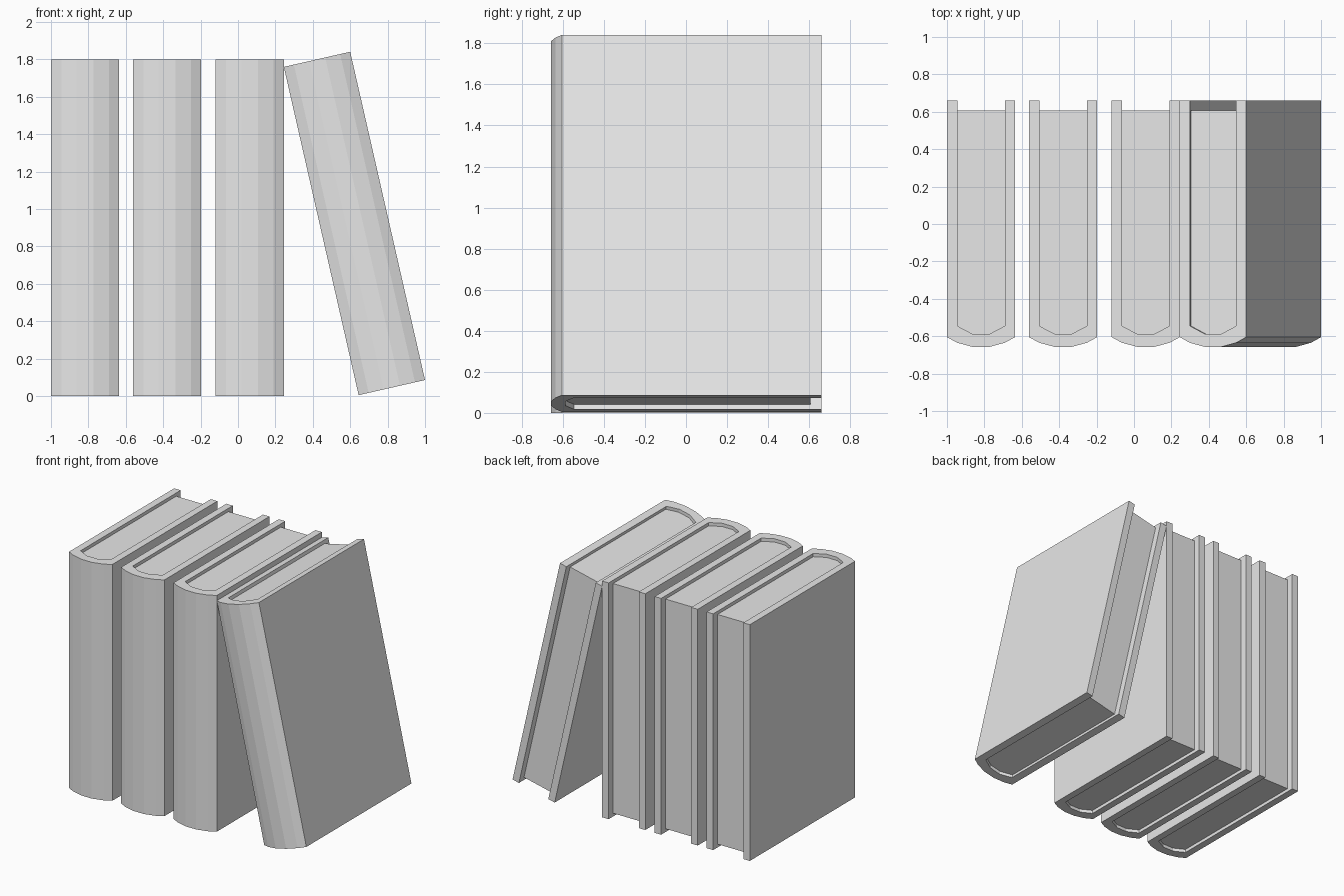
import bpy
import bmesh
import math

if "Cube" in bpy.data.objects:
    bpy.data.objects.remove(bpy.data.objects["Cube"], do_unlink=True)

WIDTH, HEIGHT, BOARD, RECESS = 0.364, 1.8, 0.055, 0.025
BACK, PAGE_BACK = 0.66, 0.607

grey = bpy.data.materials.new("light_grey")
grey.use_nodes = True
colour = (0.8, 0.8, 0.8, 1)
grey.diffuse_color = colour
grey.node_tree.nodes["Principled BSDF"].inputs["Base Color"].default_value = colour


def mirrored(half):
    """Complete a left-half outline with its mirror image across the book."""
    return half + [(WIDTH - x, y) for x, y in reversed(half)]


def prism(name, outline, bottom, top):
    """Extrude a plan outline upwards into a flat-shaded solid."""
    bm = bmesh.new()
    base = bm.faces.new([bm.verts.new((x, y, bottom)) for x, y in outline])
    side = bmesh.ops.extrude_face_region(bm, geom=[base])["geom"]
    moved = [v for v in side if isinstance(v, bmesh.types.BMVert)]
    bmesh.ops.translate(bm, verts=moved, vec=(0, 0, top - bottom))
    bmesh.ops.recalc_face_normals(bm, faces=bm.faces)
    mesh = bpy.data.meshes.new(name)
    bm.to_mesh(mesh)
    bm.free()
    mesh.materials.append(grey)
    obj = bpy.data.objects.new(name, mesh)
    bpy.context.collection.objects.link(obj)
    return obj


# Rounded spine outside, and the page block that fills its inside
outer = mirrored([(0, BACK), (0, -0.605), (BOARD, -0.635), (0.137, -0.657)])
inner_half = [(BOARD, -0.545), (0.137, -0.588)]
inner = mirrored([(BOARD, BACK)] + inner_half)
page_outline = mirrored([(BOARD, PAGE_BACK)] + inner_half)


def book(name, x, z=0, lean=0):
    # Wrap-around cover with the pages set back from its edges
    parts = [prism(name + "_cover", outer + inner[::-1], 0, HEIGHT),
             prism(name + "_pages", page_outline, RECESS, HEIGHT - RECESS)]
    for part in parts:
        part.location = (x, 0, z)
        part.rotation_euler.y = -math.radians(lean)


# Three upright books and one leaning against them
book("left_book", -1.0)
book("second_book", -0.561)
book("third_book", -0.119)
book("leaning_book", 0.645, 0.005, 12.84)
